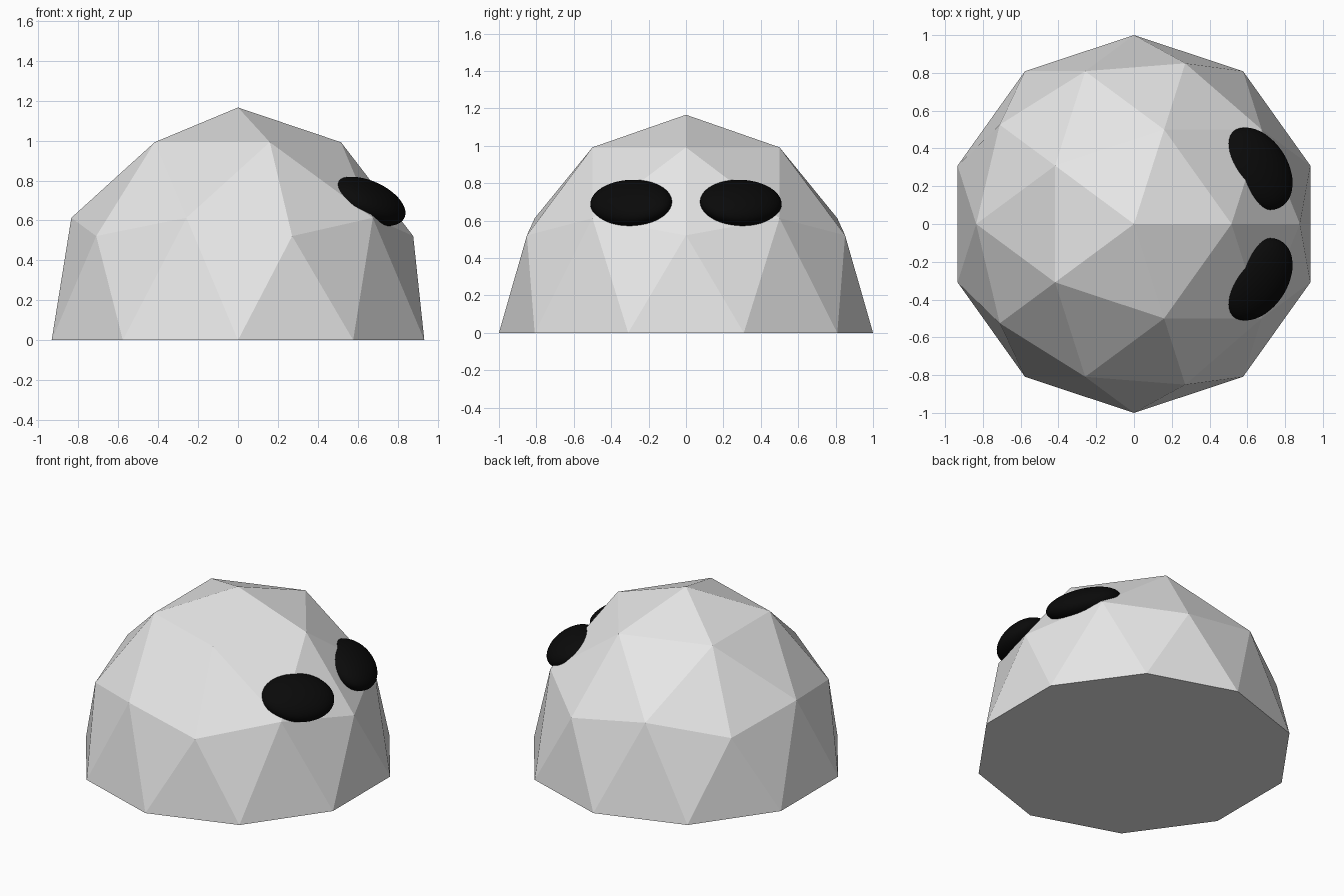
import bpy, bmesh
from mathutils import Matrix

if "Cube" in bpy.data.objects:
    bpy.data.objects.remove(bpy.data.objects["Cube"])


def material(name, rgb):
    m = bpy.data.materials.new(name)
    m.diffuse_color = (*rgb, 1)
    m.use_nodes = True
    m.node_tree.nodes["Principled BSDF"].inputs["Base Color"].default_value = m.diffuse_color
    return m


def finish(bm, name, mat, smooth):
    bmesh.ops.recalc_face_normals(bm, faces=bm.faces)
    for f in bm.faces:
        f.smooth = smooth
    me = bpy.data.meshes.new(name)
    bm.to_mesh(me)
    bm.free()
    me.materials.append(mat)
    ob = bpy.data.objects.new(name, me)
    bpy.context.collection.objects.link(ob)
    return ob


grey = material("light grey", (0.8, 0.8, 0.8))
black = material("black", (0.003, 0.003, 0.003))

# Body: upper half of a low-poly icosphere, stretched and closed underneath
bm = bmesh.new()
bmesh.ops.create_icosphere(bm, subdivisions=2, radius=1)
bmesh.ops.delete(bm, geom=[v for v in bm.verts if v.co.z < -0.01], context='VERTS')
bmesh.ops.contextual_create(bm, geom=[e for e in bm.edges if e.is_boundary])
bmesh.ops.scale(bm, vec=(0.982, 1, 1.166), verts=bm.verts)
finish(bm, "body", grey, False)

# Eyes: smooth flattened spheres slanted to lie against the facets
for side, name in ((1, "eye_left"), (-1, "eye_right")):
    bm = bmesh.new()
    bmesh.ops.create_uvsphere(bm, u_segments=48, v_segments=24, radius=1)
    slant = Matrix(((0.148, side * -0.3 * 0.218, -0.72 * 0.1235, 0.655),
                    (0, 0.218, 0, side * 0.293),
                    (0, side * -0.006, 0.1235, 0.695),
                    (0, 0, 0, 1)))
    bmesh.ops.transform(bm, matrix=slant, verts=bm.verts)
    finish(bm, name, black, True)
